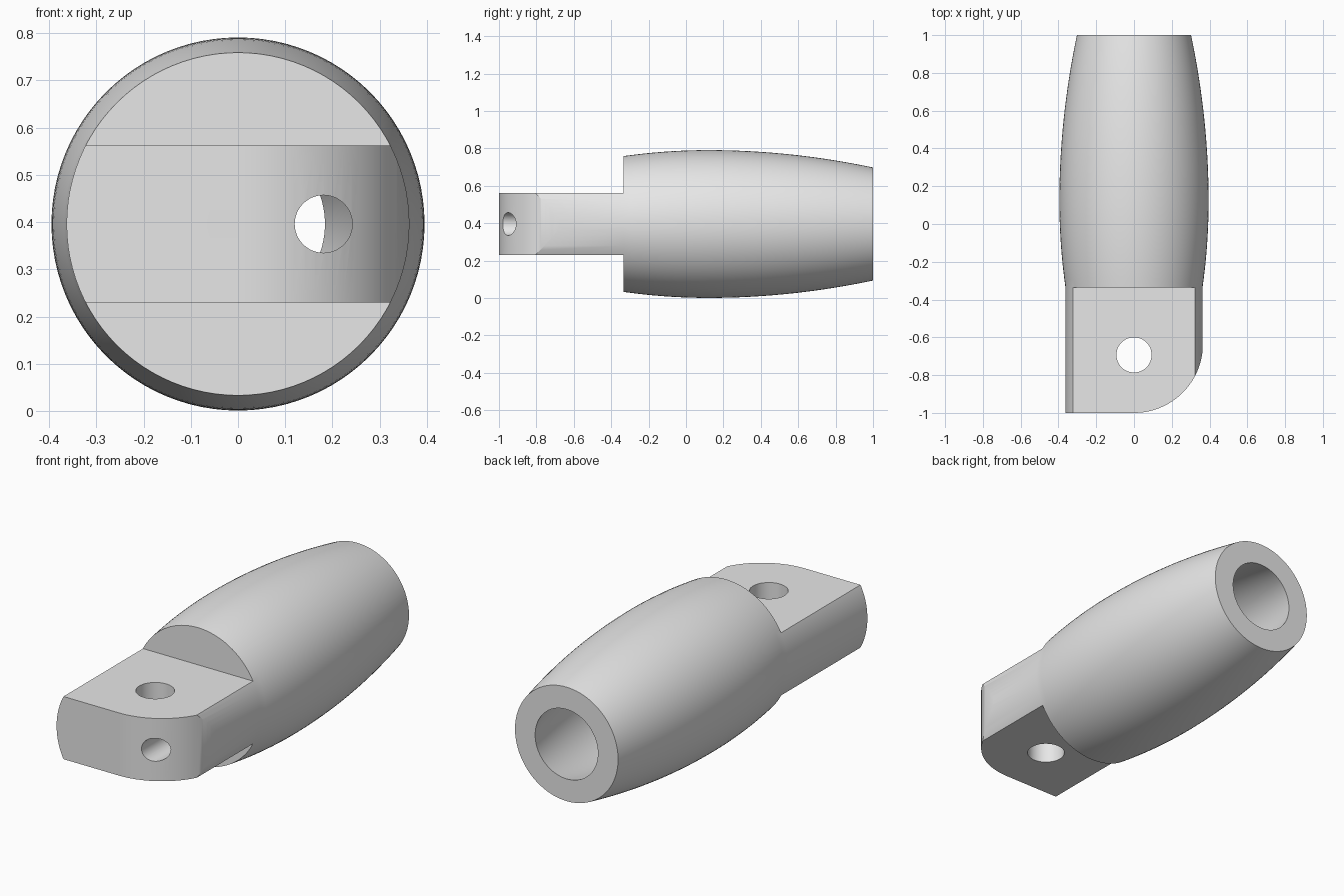
import bpy, bmesh, math
from mathutils import Matrix

cube = bpy.data.objects.get("Cube")
if cube:
    bpy.data.objects.remove(cube, do_unlink=True)

AXIS_Z = 0.396        # height of the barrel axis
SHOULDER = -0.335     # where the tongue meets the barrel
TONGUE_R = 0.363
HALF_THICK = 0.166    # half thickness of the tongue

gray = bpy.data.materials.new("plain gray")
gray.use_nodes = True
gray.diffuse_color = (0.8, 0.8, 0.8, 1)
gray.node_tree.nodes["Principled BSDF"].inputs["Base Color"].default_value = (0.8, 0.8, 0.8, 1)


def make_object(name, bm):
    bmesh.ops.recalc_face_normals(bm, faces=bm.faces[:])
    mesh = bpy.data.meshes.new(name)
    bm.to_mesh(mesh)
    bm.free()
    mesh.materials.append(gray)
    obj = bpy.data.objects.new(name, mesh)
    bpy.context.collection.objects.link(obj)
    return obj


def lathe(name, profile, steps=96):
    """Turn (radius, y) points around the barrel axis."""
    bm = bmesh.new()
    verts = [bm.verts.new((r, y, AXIS_Z)) for r, y in profile]
    edges = [bm.edges.new(pair) for pair in zip(verts, verts[1:])]
    bmesh.ops.spin(bm, geom=verts + edges, cent=(0, 0, AXIS_Z), axis=(0, 1, 0),
                   angle=math.tau, steps=steps, use_duplicate=False)
    bmesh.ops.remove_doubles(bm, verts=bm.verts[:], dist=1e-5)
    return make_object(name, bm)


def prism(name, outline, z0, z1):
    bm = bmesh.new()
    face = bm.faces.new([bm.verts.new((x, y, z0)) for x, y in outline])
    new = bmesh.ops.extrude_face_region(bm, geom=[face])["geom"]
    bmesh.ops.translate(bm, vec=(0, 0, z1 - z0),
                        verts=[g for g in new if isinstance(g, bmesh.types.BMVert)])
    return make_object(name, bm)


def drill(name, radius, length, matrix):
    bm = bmesh.new()
    bmesh.ops.create_cone(bm, cap_ends=True, segments=48, radius1=radius,
                          radius2=radius, depth=length, matrix=matrix)
    return make_object(name, bm)


def barrel_radius(y):
    bend = 0.155 if y < 0.12 else 0.12
    return 0.395 - bend * (y - 0.12) ** 2


# Hollow barrel, turned in one piece with the round stock of the tongue
outer = [SHOULDER + (1 - SHOULDER) * i / 32 for i in range(33)]
floor = -0.25
inner = [1 + (floor - 1) * i / 28 for i in range(29)]
profile = [(0, -1), (TONGUE_R, -1)]
profile += [(barrel_radius(y), y) for y in outer]
profile += [(barrel_radius(y) - 0.118, y) for y in inner]
profile += [(0, floor)]
handle = lathe("barrel_with_tongue", profile)

# Cutters: flats above and below, one rounded corner, pivot hole, cord hole
flat = [(-0.5, -1.1), (0.5, -1.1), (0.5, SHOULDER), (-0.5, SHOULDER)]
arc_r = 0.365
corner = [(0, -1.1)]
for i in range(25):
    a = math.pi / 2 * i / 24
    corner.append((arc_r * math.sin(a), arc_r - 1 - arc_r * math.cos(a)))
corner += [(0.5, arc_r - 1), (0.5, -1.1)]
cutters = [
    prism("upper_flat_cutter", flat, AXIS_Z + HALF_THICK, 1),
    prism("lower_flat_cutter", flat, -0.2, AXIS_Z - HALF_THICK),
    prism("corner_cutter", corner, -0.2, 1),
    drill("pivot_hole_cutter", 0.093, 1.2, Matrix.Translation((0, -0.693, AXIS_Z))),
    drill("cord_hole_cutter", 0.061, 1.0,
          Matrix.Translation((0.181, -0.7, AXIS_Z)) @ Matrix.Rotation(math.pi / 2, 4, "X")),
]

bpy.ops.object.select_all(action="DESELECT")
bpy.context.view_layer.objects.active = handle
handle.select_set(True)
for cutter in cutters:
    cutter.hide_render = True
    mod = handle.modifiers.new(cutter.name, "BOOLEAN")
    mod.operation = "DIFFERENCE"
    mod.solver = "EXACT"
    mod.object = cutter
    bpy.ops.object.modifier_apply(modifier=mod.name)
    bpy.data.objects.remove(cutter, do_unlink=True)

bpy.ops.object.shade_smooth_by_angle(angle=math.radians(30))
